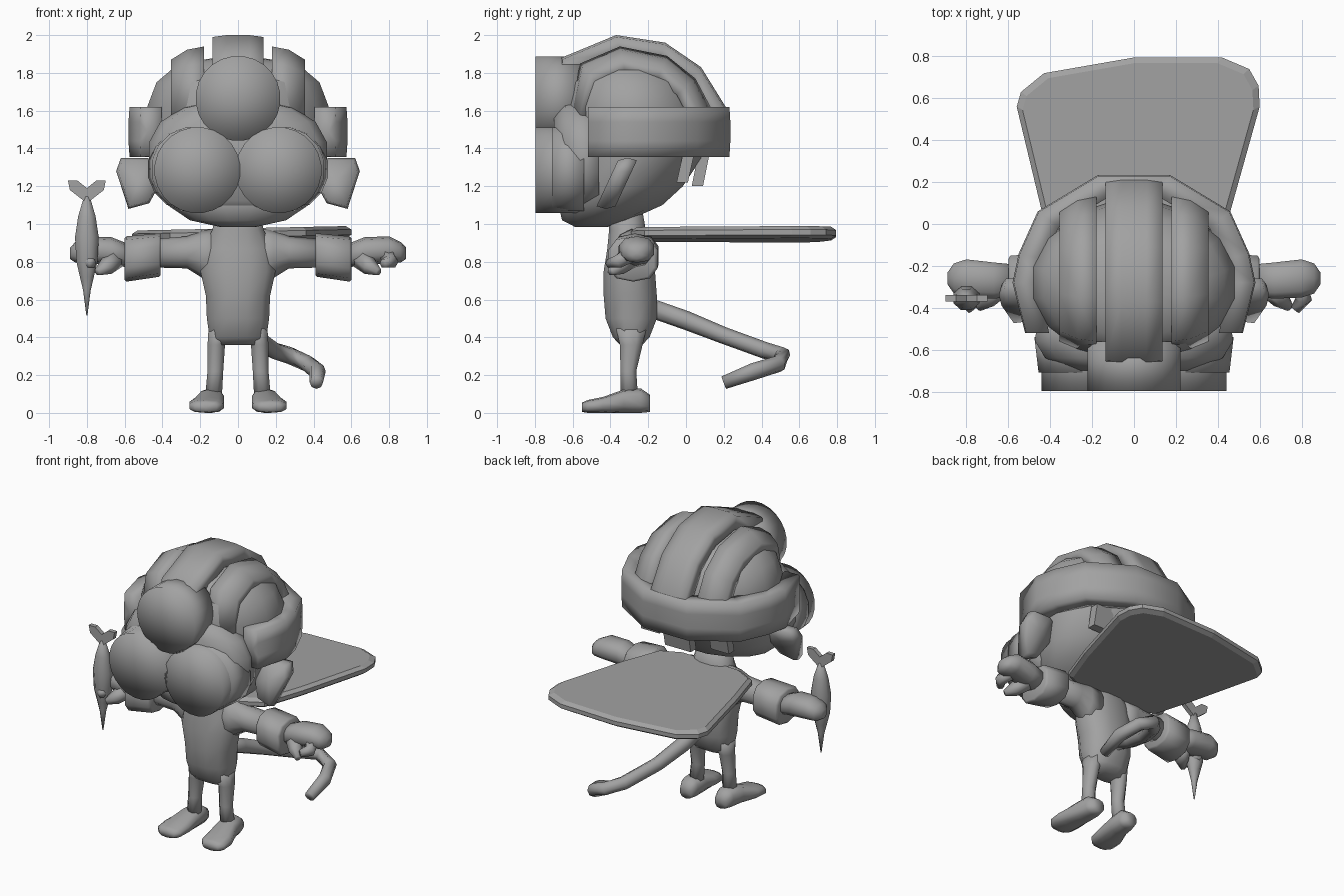
import bpy, bmesh, math
from mathutils import Vector

grey = bpy.data.materials.new("plain_grey")
grey.diffuse_color = (0.36, 0.36, 0.36, 1)


def loft(name, rings, smooth=True, loop=True, side=1):
    """Skin a list of equal-length rings and close both ends with a fan."""
    bm = bmesh.new()
    rows = [[bm.verts.new((p[0] * side, p[1], p[2])) for p in r] for r in rings]
    n = len(rows[0])
    for a, b in zip(rows, rows[1:]):
        for i in range(n):
            j = (i + 1) % n
            bm.faces.new((a[i], a[j], b[j], b[i]))
    for row in (rows[0], rows[-1]):
        mid = bm.verts.new(sum((v.co for v in row), Vector()) / n)
        for i in range(n):
            bm.faces.new((row[i], row[(i + 1) % n], mid))
    bmesh.ops.recalc_face_normals(bm, faces=bm.faces)
    me = bpy.data.meshes.new(name)
    bm.to_mesh(me)
    bm.free()
    for f in me.polygons:
        f.use_smooth = smooth
    me.materials.append(grey)
    ob = bpy.data.objects.new(name, me)
    bpy.context.collection.objects.link(ob)
    return ob


def ring(axis, pos, c1, c2, r1, r2, n=12, power=2):
    """Rounded cross-section at pos on an axis; c and r are centre and radii."""
    out = []
    for i in range(n):
        t = 2 * math.pi * (i + 0.5) / n
        c, s = math.cos(t), math.sin(t)
        u = c1 + r1 * math.copysign(abs(c) ** (2 / power), c)
        v = c2 + r2 * math.copysign(abs(s) ** (2 / power), s)
        out.append({"x": (pos, u, v), "y": (u, pos, v), "z": (u, v, pos)}[axis])
    return out


def stack(name, axis, rows, n=12, power=2, side=1):
    return loft(name, [ring(axis, *r, n, power) for r in rows], side=side)


def tube(name, pts, radii, n=8):
    pts = [Vector(p) for p in pts]
    rings = []
    for i, p in enumerate(pts):
        d = (pts[min(i + 1, len(pts) - 1)] - pts[max(i - 1, 0)]).normalized()
        a = d.cross(Vector((0, 0, 1))).normalized()
        b = d.cross(a)
        rings.append([p + radii[i] * (a * math.cos(2 * math.pi * k / n)
                      + b * math.sin(2 * math.pi * k / n)) for k in range(n)])
    return loft(name, rings)


def ridge(name, path, section, side=1):
    """Arched helmet ridge: (y, z) path scaled about the head centre per x."""
    cy, cz = -0.26, 1.5
    loft(name, [[(x, cy + (y - cy) * s, cz + (z - cz) * s) for x, s in section]
                for y, z in path], side=side)


def slab(name, x, y, z, sx, sy, sz, side=1):
    loft(name, [[(x + a * sx, y + b * sy + k * 0.02, z + k * sz)
                 for a, b in ((-1, -1), (1, -1), (1, 1), (-1, 1))]
                for k in (-1, 1)], smooth=False, side=side)


# Head with the helmet dome
stack("head", "z", [
    (0.985, 0, -0.50, 0.10, 0.09), (1.02, 0, -0.48, 0.26, 0.18),
    (1.10, 0, -0.40, 0.38, 0.28), (1.20, 0, -0.34, 0.44, 0.33),
    (1.35, 0, -0.29, 0.47, 0.38), (1.50, 0, -0.27, 0.48, 0.39),
    (1.62, 0, -0.28, 0.49, 0.38), (1.75, 0, -0.29, 0.44, 0.34),
    (1.85, 0, -0.31, 0.32, 0.24), (1.88, 0, -0.31, 0.12, 0.10)], 16)

# Helmet ridges
ridge("middle_ridge", [(-0.69, 1.62), (-0.66, 1.88), (-0.37, 2.0), (-0.11, 1.96),
                       (0.08, 1.83), (0.21, 1.62), (0.23, 1.45)],
      [(-0.135, 0.80), (-0.135, 0.98), (-0.06, 1), (0.06, 1), (0.135, 0.98), (0.135, 0.80)])
for s in (-1, 1):
    ridge("side_ridge", [(-0.62, 1.58), (-0.56, 1.85), (-0.35, 1.94), (-0.10, 1.89),
                         (0.05, 1.77), (0.13, 1.62), (0.14, 1.45)],
          [(0.18, 0.75), (0.18, 1), (0.27, 0.96), (0.355, 0.84), (0.355, 0.68)], s)

# Helmet band wrapped round the back
half = [(0.52, -0.52), (0.58, -0.28), (0.55, -0.14), (0.46, 0.06), (0.17, 0.235)]
path = half + [(-x, y) for x, y in reversed(half)]
loft("helmet_band", [[(x * k, -0.28 + (y + 0.28) * k if y > -0.5 else y, z)
                      for k, z in ((0.78, 1.36), (0.99, 1.355), (1, 1.44), (1, 1.54),
                                   (0.99, 1.62), (0.78, 1.62))] for x, y in path])

# Flaps hanging under the band
slab("neck_flap", 0, 0.08, 1.30, 0.10, 0.03, 0.10)
for s in (-1, 1):
    slab("side_flap", 0.27, 0.0, 1.31, 0.07, 0.03, 0.09, s)

# Mask, round eyes and forehead lamp
stack("mask", "y", [(-0.46, 0, 1.35, 0.47, 0.30), (-0.56, 0, 1.35, 0.48, 0.31),
                    (-0.64, 0, 1.36, 0.43, 0.30), (-0.70, 0, 1.36, 0.30, 0.24)], 16, 2.4)
for s in (-1, 1):
    stack("eye", "y", [(-0.797, 0.215, 1.285, 0.228, 0.228),
                       (-0.54, 0.215, 1.285, 0.228, 0.228)], 24, side=s)
    stack("eye_sleeve", "y", [(-0.71, 0.235, 1.29, 0.225, 0.225),
                              (-0.54, 0.255, 1.29, 0.225, 0.225)], 16, side=s)
stack("lamp", "y", [(-0.797, 0, 1.665, 0.225, 0.225),
                    (-0.56, 0, 1.665, 0.225, 0.225)], 24)

# Ears: tilted flat shapes
ear = [(0.42, 1.32), (0.48, 1.35), (0.62, 1.35), (0.645, 1.28), (0.58, 1.08),
       (0.47, 1.11), (0.42, 1.2)]
for s in (-1, 1):
    loft("ear", [[(0.52 + (x - 0.52) * k, -0.31 + (z - 1.35) * 0.42 + d,
                   1.22 + (z - 1.22) * k) for x, z in ear]
                 for d, k in ((-0.05, 0.9), (0, 1), (0.05, 0.9))], side=s)

# Torso
stack("torso", "z", [
    (0.36, 0, -0.29, 0.14, 0.06), (0.40, 0, -0.29, 0.155, 0.10),
    (0.50, 0, -0.29, 0.17, 0.14), (0.62, 0, -0.295, 0.175, 0.145),
    (0.75, 0, -0.30, 0.205, 0.14), (0.87, 0, -0.30, 0.19, 0.12),
    (0.97, 0, -0.31, 0.14, 0.10), (1.08, 0, -0.32, 0.11, 0.09)], 12, 2.3)

for s in (-1, 1):
    # Leg and foot
    stack("leg", "z", [(0.46, 0.10, -0.29, 0.06, 0.09), (0.36, 0.115, -0.29, 0.05, 0.065),
                       (0.22, 0.12, -0.305, 0.045, 0.045),
                       (0.08, 0.13, -0.30, 0.048, 0.05)], 8, side=s)
    stack("foot", "y", [(-0.19, 0.135, 0.05, 0.045, 0.045), (-0.24, 0.138, 0.065, 0.065, 0.065),
                        (-0.33, 0.145, 0.062, 0.075, 0.062), (-0.44, 0.165, 0.042, 0.095, 0.042),
                        (-0.52, 0.17, 0.034, 0.09, 0.034),
                        (-0.55, 0.17, 0.03, 0.06, 0.025)], 10, 2.6, s)
    # Arm, cuff, hand and fingers
    stack("arm", "x", [(0.10, -0.29, 0.81, 0.11, 0.17), (0.19, -0.28, 0.84, 0.10, 0.125),
                       (0.27, -0.275, 0.85, 0.085, 0.085),
                       (0.45, -0.27, 0.845, 0.08, 0.075)], 10, side=s)
    stack("cuff", "x", [(0.41, -0.27, 0.84, 0.115, 0.11), (0.42, -0.27, 0.835, 0.13, 0.115),
                        (0.59, -0.28, 0.815, 0.135, 0.12),
                        (0.60, -0.28, 0.815, 0.115, 0.11)], 10, 2.6, s)
    stack("hand", "x", [(0.57, -0.27, 0.83, 0.08, 0.06), (0.67, -0.27, 0.855, 0.09, 0.075),
                        (0.80, -0.26, 0.865, 0.095, 0.07), (0.86, -0.26, 0.85, 0.075, 0.055),
                        (0.89, -0.26, 0.845, 0.03, 0.03)], 10, 2.4, s)
    tube("thumb", [(s * 0.65, -0.30, 0.82), (s * 0.70, -0.36, 0.77),
                   (s * 0.745, -0.40, 0.745)], (0.06, 0.045, 0.02), 6)
    tube("finger", [(s * 0.78, -0.30, 0.84), (s * 0.81, -0.36, 0.80),
                    (s * 0.77, -0.41, 0.79)], (0.05, 0.04, 0.025), 6)

# Cape: flat plate behind the shoulders
cape = [(-0.22, -0.29), (-0.36, -0.22), (-0.44, 0.06), (-0.56, 0.56), (-0.54, 0.63),
        (-0.43, 0.72), (0, 0.795), (0.42, 0.795), (0.55, 0.74), (0.595, 0.66),
        (0.6, 0.56), (0.46, 0.06), (0.36, -0.22), (0.22, -0.29)]
loft("cape", [[(x * k, 0.25 + (y - 0.25) * k, 0.945 + 0.02 * x + d) for x, y in cape]
              for d, k in ((-0.032, 0.95), (-0.014, 1), (0.014, 1), (0.032, 0.95))], smooth=False)

# Tail
tube("tail", [(0, -0.2, 0.56), (0.02, 0.0, 0.49), (0.08, 0.2, 0.41), (0.19, 0.42, 0.33),
              (0.27, 0.51, 0.305), (0.37, 0.49, 0.26), (0.42, 0.36, 0.22), (0.415, 0.2, 0.16)],
     (0.05, 0.05, 0.045, 0.045, 0.045, 0.045, 0.045, 0.035))

# Fish held in the left-hand side hand
stack("fish_body", "z", [(0.515, -0.80, -0.355, 0.003, 0.003), (0.65, -0.80, -0.355, 0.022, 0.02),
                         (0.72, -0.80, -0.355, 0.04, 0.035), (0.80, -0.80, -0.355, 0.06, 0.055),
                         (0.93, -0.80, -0.355, 0.068, 0.06), (1.04, -0.80, -0.355, 0.05, 0.045),
                         (1.16, -0.80, -0.355, 0.012, 0.012)], 8)
for s in (-1, 1):
    fin = [(0, 1.11), (0.09, 1.18), (0.10, 1.23), (0.05, 1.23), (0, 1.19)]
    loft("fish_fin", [[(-0.80 + s * x, -0.355 + d, z) for x, z in fin]
                      for d in (-0.015, 0.015)], smooth=False)
